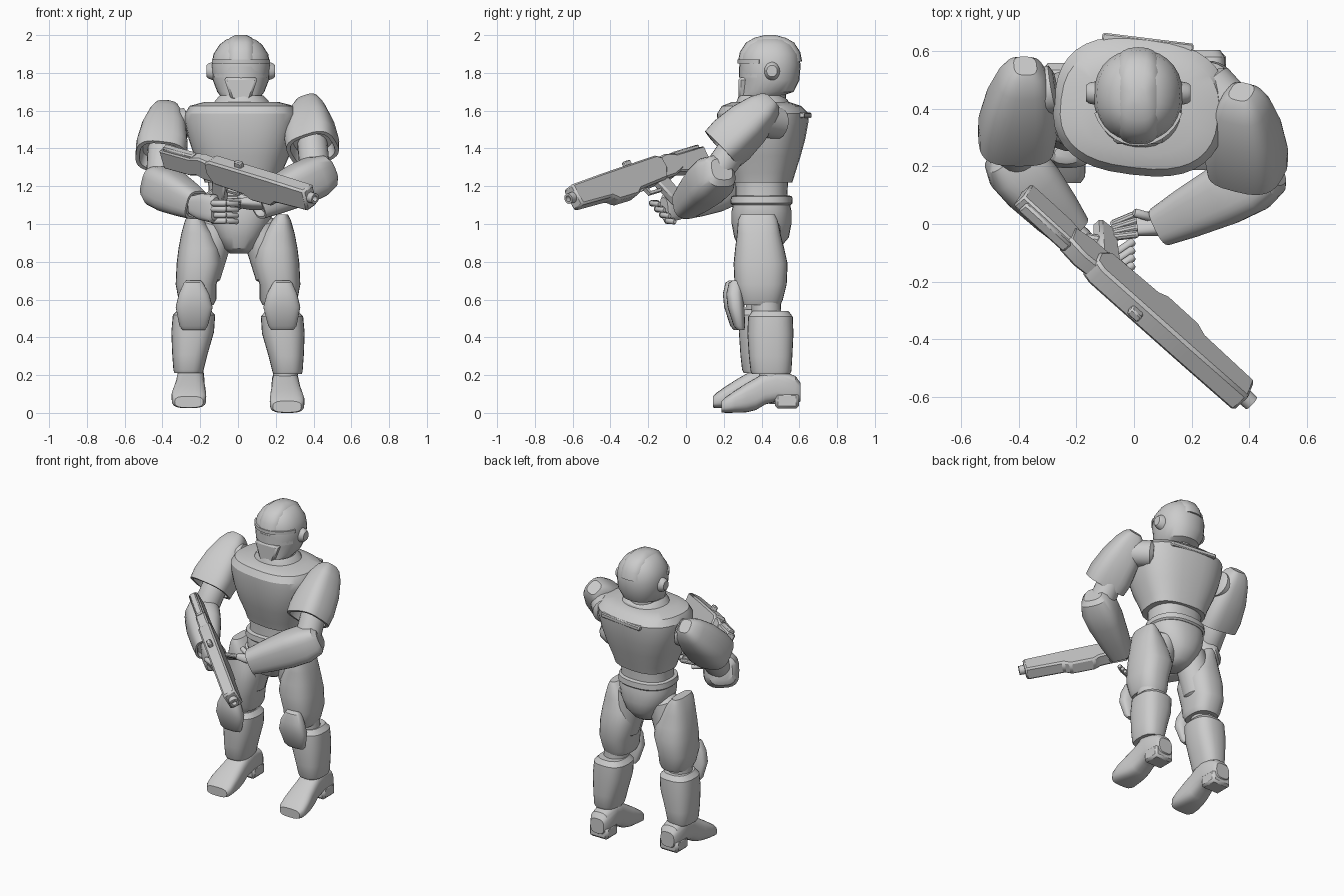
import bpy, bmesh, math
from mathutils import Matrix, Vector

def finish(name, bm, M=Matrix(), bevel=0):
    bmesh.ops.recalc_face_normals(bm, faces=bm.faces[:])
    me = bpy.data.meshes.new(name)
    bm.to_mesh(me)
    bm.free()
    me.transform(M)
    ob = bpy.data.objects.new(name, me)
    bpy.context.collection.objects.link(ob)
    if bevel:
        m = ob.modifiers.new("bevel", 'BEVEL')
        m.width, m.segments = bevel, 1
    return ob

def loft(name, stations, M=Matrix(), p=2.4, n=28):
    """Superellipse rings (t, cx, cy, rx, ry) joined along local z."""
    bm = bmesh.new()
    rings = []
    for t, cx, cy, rx, ry in stations:
        ring = []
        for i in range(n):
            a = 2 * math.pi * i / n
            c, s = math.cos(a), math.sin(a)
            ring.append(bm.verts.new((cx + rx * math.copysign(abs(c) ** (2 / p), c),
                                      cy + ry * math.copysign(abs(s) ** (2 / p), s), t)))
        rings.append(ring)
    for r0, r1 in zip(rings, rings[1:]):
        for i in range(n):
            bm.faces.new((r0[i], r0[(i + 1) % n], r1[(i + 1) % n], r1[i]))
    bm.faces.new(rings[0])
    bm.faces.new(rings[-1])
    return finish(name, bm, M)

def prism(name, pts, w, M=Matrix(), bevel=0):
    """Outline in local xy, extruded to z = -w..w."""
    bm = bmesh.new()
    f = bm.faces.new([bm.verts.new((x, y, -w)) for x, y in pts])
    g = bmesh.ops.extrude_face_region(bm, geom=[f])
    bmesh.ops.translate(bm, vec=(0, 0, 2 * w), verts=[v for v in g['geom'] if isinstance(v, bmesh.types.BMVert)])
    bm.faces.new([v for v in f.verts]) if not f.is_valid else None
    return finish(name, bm, M, bevel)

def box(name, c, size, M=Matrix(), bevel=0.01):
    x, y = size[0] / 2, size[1] / 2
    return prism(name, [(-x, -y), (x, -y), (x, y), (-x, y)], size[2] / 2, M @ Matrix.Translation(c), bevel)

def frame(a, b, side=(1, 0, 0)):
    a, b = Vector(a), Vector(b)
    z = (b - a).normalized()
    x = Vector(side)
    x = (x - z * x.dot(z)).normalized()
    R = Matrix((x, z.cross(x), z)).transposed().to_4x4()
    return Matrix.Translation(a) @ R, (b - a).length

def limb(name, a, b, prof, side=(1, 0, 0), p=2.4, n=28):
    """Loft from a to b; prof holds (fraction, rx, ry)."""
    M, L = frame(a, b, side)
    return loft(name, [(t * L, 0, 0, rx, ry) for t, rx, ry in prof], M, p, n)

def rod(name, a, b, r, n=16):
    return limb(name, a, b, [(0, r * .7, r * .7), (.1, r, r), (.9, r, r), (1, r * .7, r * .7)],
                (.3, .5, .8), 2, n)

def band(name, rx, ry, a0, a1, z0, z1, t, M, n=14):
    """Curved strip around an ellipse."""
    pts = []
    for k, order in ((1, range(n + 1)), (0, range(n, -1, -1))):
        for i in order:
            a = math.radians(a0 + (a1 - a0) * i / n)
            pts.append(((rx + t * k) * math.cos(a), (ry + t * k) * math.sin(a)))
    return prism(name, pts, (z1 - z0) / 2, M @ Matrix.Translation((0, 0, (z0 + z1) / 2)))

# helmet
H = Matrix.Translation((.015, .445, 0))
loft("helmet", [(1.645, 0, -.085, .08, .065), (1.66, 0, -.075, .095, .085), (1.70, 0, -.015, .125, .14),
                (1.76, 0, 0, .148, .155), (1.84, 0, 0, .155, .162), (1.90, 0, 0, .145, .152),
                (1.95, 0, 0, .112, .122), (1.975, 0, 0, .08, .09), (1.99, 0, 0, .035, .045)], H, 2.2)
loft("helmet_crest", [(1.86, 0, 0, .095, .17), (1.91, 0, 0, .09, .16), (1.96, 0, 0, .078, .128),
                      (1.985, 0, 0, .06, .085), (2.0, 0, 0, .03, .03)], H, 2.8)
band("helmet_brow", .145, .155, 200, 340, 1.85, 1.872, .018, H)
band("visor", .14, .15, 205, 335, 1.775, 1.835, .014, H)
prism("face_mask", [(-.09, 1.775), (.09, 1.775), (.05, 1.655), (-.05, 1.655)], .025,
      H @ Matrix.Translation((0, -.142, 0)) @ Matrix.Rotation(math.pi / 2, 4, 'X'), .012)
for s, side in ((1, "left"), (-1, "right")):
    limb(side + "_ear_disc", (.015 + s * .13, .455, 1.81), (.015 + s * .182, .455, 1.81),
         [(0, .045, .055), (.8, .036, .04), (1, .028, .03)], (0, 1, 0), 2)
rod("neck", (.01, .44, 1.56), (.01, .43, 1.74), .095, 24)

# torso, slightly turned
T = Matrix.Translation((.02, .405, 0)) @ Matrix.Rotation(math.radians(-7), 4, 'Z')
loft("chest_armour", [(1.22, 0, 0, .195, .155), (1.27, 0, 0, .21, .17), (1.36, 0, -.002, .25, .20),
                      (1.45, 0, 0, .28, .222), (1.54, 0, .002, .30, .236), (1.585, 0, .003, .30, .238),
                      (1.625, 0, -.005, .275, .205), (1.645, 0, -.01, .2, .15)], T, 2.6, 36)
loft("collar", [(1.6, 0, 0, .17, .15), (1.655, 0, 0, .14, .135), (1.68, 0, -.01, .115, .115),
                (1.66, 0, -.01, .1, .1)], T, 2.2)
box("back_ridge", (0, .225, 1.575), (.32, .036, .03), T, .006)
loft("waist", [(1.1, 0, 0, .17, .14), (1.17, 0, 0, .165, .138), (1.24, 0, 0, .17, .14)],
     Matrix.Translation((.01, .4, 0)))
P = Matrix.Translation((.005, .4, 0))
loft("belt", [(1.1, 0, 0, .175, .155), (1.11, 0, 0, .185, .165), (1.145, 0, 0, .18, .162),
              (1.15, 0, 0, .17, .15)], P)
loft("pelvis", [(.845, 0, -.01, .05, .06), (.87, 0, -.01, .085, .105), (.93, 0, 0, .125, .145),
                (1.0, 0, 0, .165, .158), (1.07, 0, 0, .18, .158), (1.11, 0, 0, .175, .15)], P, 2.3)

# legs, right foot a little forward
for s, side, dy, dz in ((1, "left", 0, 0), (-1, "right", -.045, .025)):
    rod(side + "_hip", (s * .10, .4, 1.02), (s * .2, .4, .7), .1, 24)
    loft(side + "_thigh_armour", [(.57, s * .215, .395, .085, .105), (.60, s * .215, .395, .1, .118),
         (.68, s * .222, .395, .108, .138), (.79, s * .203, .395, .122, .143),
         (.87, s * .205, .39, .11, .13), (.95, s * .215, .385, .085, .115),
         (1.02, s * .23, .38, .05, .105), (1.05, s * .235, .38, .03, .09)], p=2.6)
    K = Matrix.Translation((0, dy * .4, 0))
    loft(side + "_knee_guard", [(.44, s * .235, .29, .06, .02), (.46, s * .235, .282, .075, .03),
         (.56, s * .232, .265, .098, .045), (.63, s * .233, .258, .08, .045),
         (.69, s * .236, .262, .05, .035), (.70, s * .236, .265, .04, .02)], K, 2.6)
    rod(side + "_knee_joint", (s * .225, .42 + dy * .4, .66), (s * .235, .43 + dy, .44), .078, 20)
    rod(side + "_ankle", (s * .255, .45 + dy, .3), (s * .25, .45 + dy, .14), .065, 20)
    F = Matrix.Translation((0, dy, dz))
    loft(side + "_shin_armour", [(.205, s * .262, .45, .075, .1), (.22, s * .262, .45, .08, .108),
         (.30, s * .255, .448, .093, .115), (.42, s * .24, .447, .113, .122),
         (.51, s * .233, .447, .112, .118), (.54, s * .232, .447, .085, .095)], Matrix.Translation((0, dy, dz * .3)), 2.6)
    loft(side + "_boot", [(-.605, s * .25, .11, .05, .05), (-.58, s * .25, .12, .066, .075),
         (-.48, s * .25, .145, .072, .085), (-.42, s * .252, .13, .074, .085), (-.37, s * .254, .1, .078, .085),
         (-.32, s * .256, .08, .085, .077), (-.26, s * .26, .06, .092, .059), (-.21, s * .26, .042, .09, .042),
         (-.188, s * .26, .033, .075, .03)],
         F @ Matrix.Rotation(math.pi / 2, 4, 'X'), 3)
    box(side + "_boot_heel", (s * .25, .535, .065), (.14, .125, .085), F, .015)

# arms
arms = {
    "left": dict(sh=(.25, .5, 1.53), a=(.375, .445, 1.64), b=(.395, .19, 1.395), e=(.41, .15, 1.25),
                 w=(.10, -.005, 1.10), yaw=(.88, -.42, .1)),
    "right": dict(sh=(-.27, .47, 1.53), a=(-.38, .535, 1.61), b=(-.41, .285, 1.355), e=(-.41, .2, 1.2),
                  w=(-.22, -.02, 1.1), yaw=(.97, .2, .1)),
}
for side, d in arms.items():
    mid = Vector(d["a"]).lerp(Vector(d["b"]), .35)
    rod(side + "_shoulder", d["sh"], mid, .085, 20)
    rod(side + "_upper_arm", mid, d["e"], .08, 20)
    limb(side + "_shoulder_guard", d["a"], d["b"],
         [(-.06, .04, .045), (0, .065, .065), (.15, .09, .09), (.45, .12, .115), (.8, .137, .124),
          (1, .132, .118), (1, .112, .1), (.8, .1, .09)], d["yaw"], p=3)
    limb(side + "_forearm_guard", d["e"], d["w"],
         [(-.26, .06, .06), (-.2, .09, .085), (0, .112, .11), (.3, .112, .108), (.7, .095, .09), (1, .078, .072),
          (1, .066, .06), (.9, .06, .055)], (0, 0, 1), 3)

# right hand wraps the grip, left hand reaches beside it
limb("right_palm", (-.24, .0, 1.1), (-.12, -.115, 1.08),
     [(0, .05, .035), (.4, .07, .042), (.9, .075, .038), (1, .06, .028)], (0, 0, 1), 3)
limb("left_palm", (.13, .01, 1.11), (.01, -.005, 1.11),
     [(0, .04, .03), (.5, .045, .03), (1, .038, .02)], (0, 1, -.4), 3)
for i in range(4):
    y, z = -.18 + .027 * i, 1.11 - .031 * i
    rod(f"right_finger_{i}", (-.14, y + .03, z), (-.06, y - .005, z), .017, 10)
    rod(f"right_fingertip_{i}", (-.065, y - .005, z), (.0, y + .04, z - .005), .015, 10)
    q = -.035 + .024 * i
    rod(f"left_finger_{i}", (.015, q, 1.125 - .012 * i), (-.08, q * .6 - .025, 1.12 - .014 * i), .014, 10)
rod("right_thumb", (-.17, -.05, 1.14), (-.11, -.06, 1.18), .02, 10)
rod("left_thumb", (.07, .02, 1.12), (.0, .04, 1.15), .016, 10)

# rifle: local x along the barrel towards the muzzle, y up, tilted outward
dr = Vector((.725, -.66, -.2)).normalized()
out = Vector((dr.y, -dr.x, 0)).normalized()
up0 = dr.cross(out) if dr.cross(out).z > 0 else out.cross(dr)
up = (up0 * math.cos(.5) + out * math.sin(.5)).normalized()
G = Matrix.Translation((.405, -.62, 1.135)) @ Matrix((dr, up, dr.cross(up))).transposed().to_4x4()
prism("rifle_body", [(-.03, .06), (-.03, -.065), (-.27, -.07), (-.31, -.1), (-.46, -.1), (-.5, -.075),
                     (-.72, -.06), (-.76, .0), (-.76, .06), (-.72, .08), (-.3, .07)], .042, G, .011)
prism("rifle_receiver", [(-.62, .05), (-.62, -.06), (-.8, -.055), (-.88, -.03), (-.88, .06), (-.8, .075)], .034, G, .01)
prism("rifle_stock", [(-.8, .06), (-.8, -.03), (-.9, -.055), (-1.09, -.055), (-1.1, .055), (-.88, .055)], .03, G, .008)
prism("rifle_cheek_rest", [(-.86, .075), (-.86, .03), (-1.07, .03), (-1.08, .075)], .022, G, .008)
prism("rifle_grip", [(-.64, -.03), (-.74, -.03), (-.80, -.22), (-.72, -.23)], .025, G, .01)
prism("rifle_trigger_guard", [(-.55, -.06), (-.57, -.11), (-.66, -.11), (-.66, -.095), (-.58, -.095), (-.565, -.06)], .012, G)
box("rifle_sight", (-.53, .085, 0), (.05, .04, .03), G, .006)
limb("rifle_muzzle", G @ Vector((-.05, .0, 0)), G @ Vector((.005, .0, 0)),
     [(0, .03, .03), (1, .028, .028), (1, .016, .016), (.5, .015, .015)], (0, 0, 1), 2, 16)

# smooth curved armour, crisp edges
bpy.ops.object.select_all(action='DESELECT')
for ob in bpy.context.collection.objects:
    ob.select_set(True)
    bpy.context.view_layer.objects.active = ob
bpy.ops.object.shade_smooth_by_angle(angle=math.radians(32))
